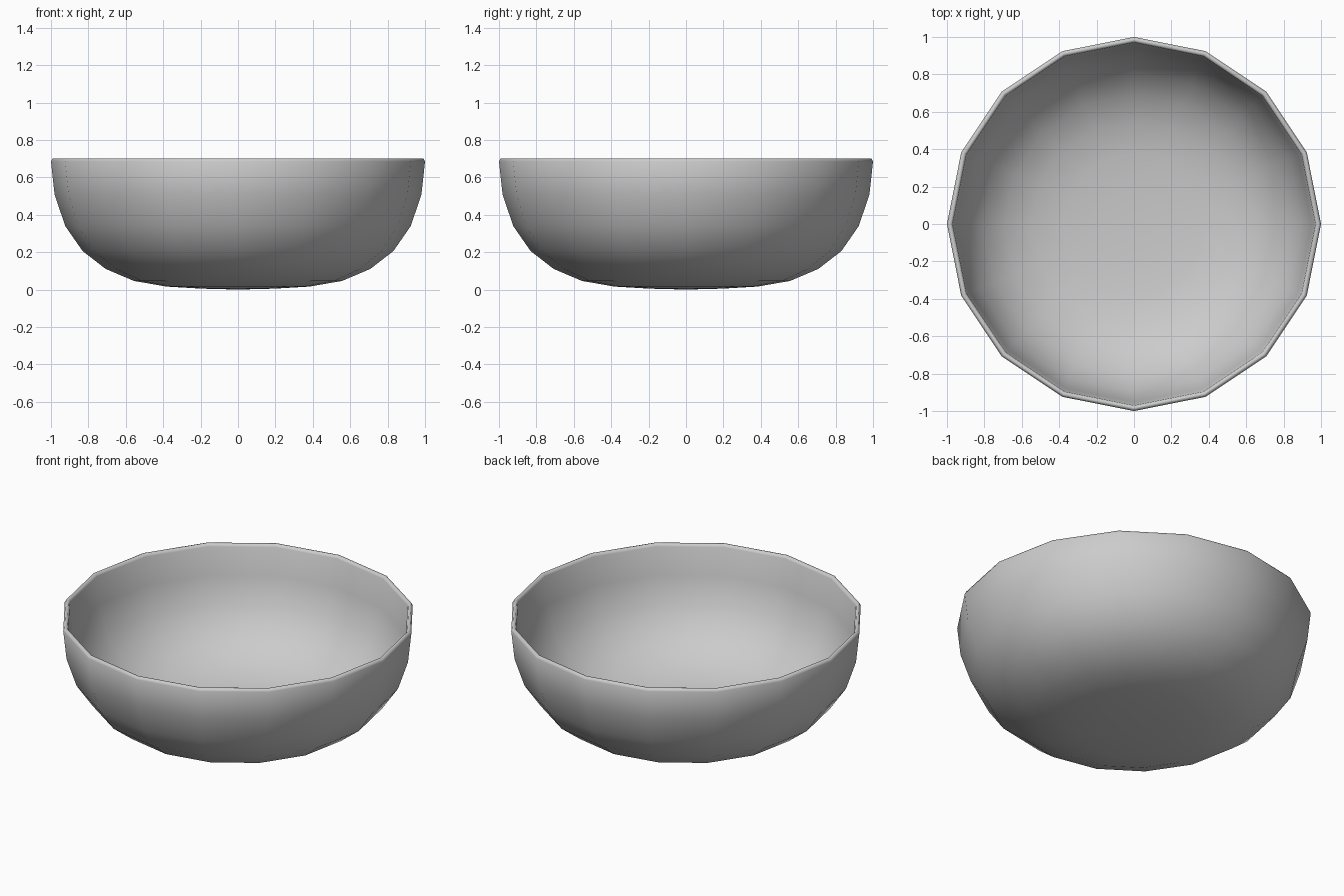
import bpy, bmesh, math
from mathutils import Vector

if "Cube" in bpy.data.objects:
    bpy.data.objects.remove(bpy.data.objects["Cube"])

SIDES = 16
WALL = 0.03

# outer half-profile (radius, height), from base centre to the rim
outer = [(0, 0.003), (0.195, 0.005), (0.383, 0.016), (0.556, 0.046), (0.707, 0.11),
         (0.831, 0.206), (0.924, 0.34), (0.981, 0.51), (1.0, 0.685)]
outer[0] = (0, 0.0)


def inset(pts, d):
    """Offset the profile inwards to make the inner wall."""
    res = []
    for i, p in enumerate(pts):
        a = Vector(pts[max(i - 1, 0)])
        b = Vector(pts[min(i + 1, len(pts) - 1)])
        t = (b - a).normalized()
        n = Vector((-t.y, t.x))
        res.append((max(p[0] + n.x * d, 0), p[1] + n.y * d))
    res[0] = (0, pts[0][1] + d)
    res[-1] = (pts[-1][0] - d, pts[-1][1])
    return res


# outer wall, bevelled rim, inner wall
profile = outer + [(0.992, 0.70), (0.978, 0.70)] + inset(outer, WALL)[::-1]

bm = bmesh.new()
rings = []
for r, z in profile:
    if r < 1e-6:
        rings.append([bm.verts.new((0, 0, z))] * SIDES)
    else:
        rings.append([bm.verts.new((r * math.cos(math.tau * k / SIDES),
                                    r * math.sin(math.tau * k / SIDES), z))
                      for k in range(SIDES)])
for lo, hi in zip(rings, rings[1:]):
    for k in range(SIDES):
        j = (k + 1) % SIDES
        bm.faces.new(list(dict.fromkeys((lo[k], lo[j], hi[j], hi[k]))))
bmesh.ops.recalc_face_normals(bm, faces=bm.faces)
for f in bm.faces:
    f.smooth = True

mesh = bpy.data.meshes.new("bowl")
bm.to_mesh(mesh)
bm.free()
bowl = bpy.data.objects.new("bowl", mesh)
bpy.context.collection.objects.link(bowl)
